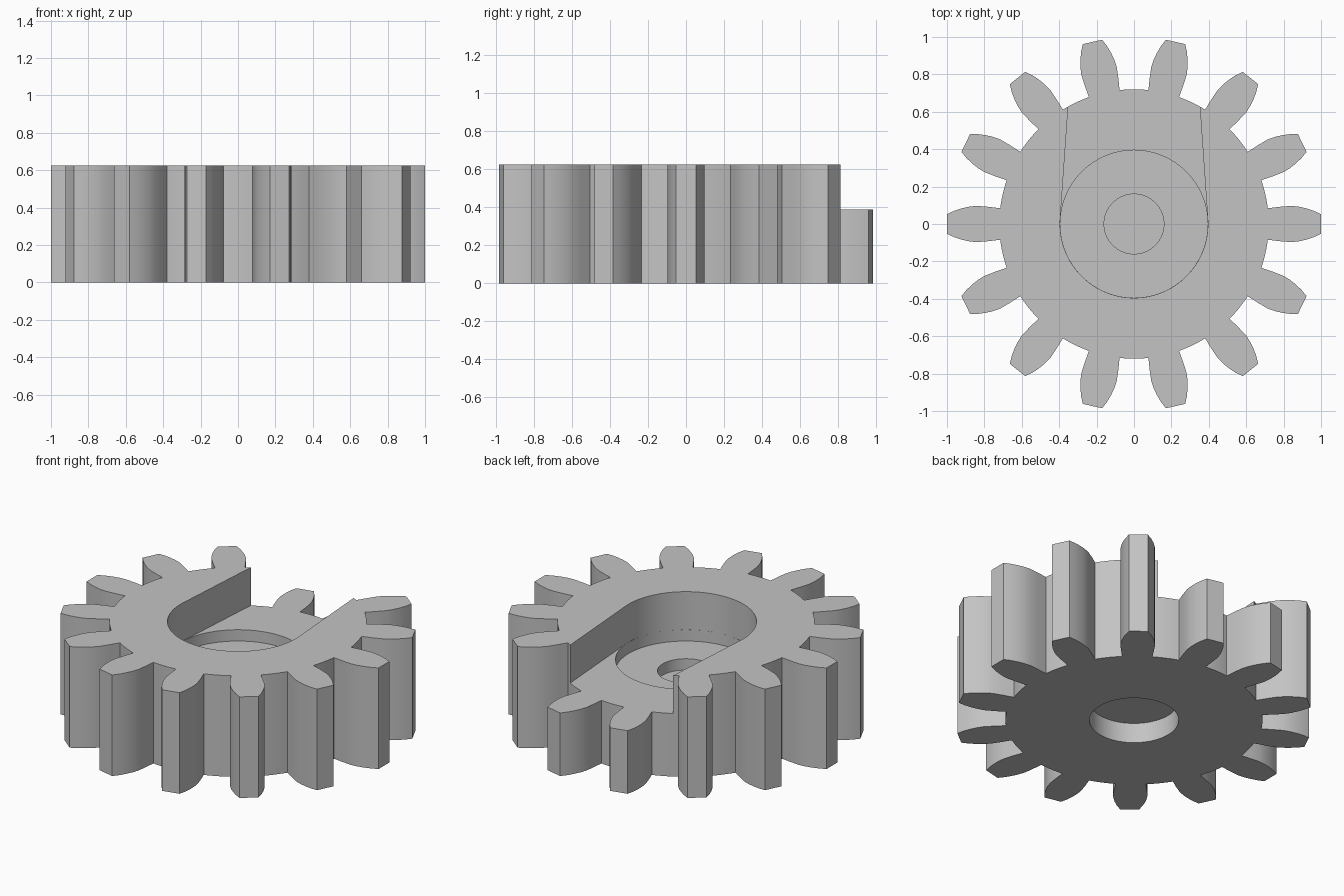
import bpy
import bmesh
from math import cos, sin, pi, radians, atan2, hypot

cube = bpy.data.objects.get("Cube")
if cube:
    bpy.data.objects.remove(cube, do_unlink=True)

TEETH = 14
HEIGHT = 0.625
SLOT_FLOOR = 0.39

grey = bpy.data.materials.new("plain_grey")
grey.use_nodes = True
colour = (0.55, 0.55, 0.55, 1)
grey.diffuse_color = colour
grey.node_tree.nodes["Principled BSDF"].inputs["Base Color"].default_value = colour


def prism(name, outline, z0, z1):
    """Extrude a closed outline from z0 up to z1."""
    bm = bmesh.new()
    base = bm.faces.new([bm.verts.new((x, y, z0)) for x, y in outline])
    top = bmesh.ops.extrude_face_region(bm, geom=[base])["geom"]
    verts = [v for v in top if isinstance(v, bmesh.types.BMVert)]
    bmesh.ops.translate(bm, verts=verts, vec=(0, 0, z1 - z0))
    bmesh.ops.recalc_face_normals(bm, faces=bm.faces)
    mesh = bpy.data.meshes.new(name)
    bm.to_mesh(mesh)
    bm.free()
    mesh.materials.append(grey)
    obj = bpy.data.objects.new(name, mesh)
    bpy.context.collection.objects.link(obj)
    return obj


def arc(radius, start, end, steps):
    return [(radius * cos(start + (end - start) * i / steps),
             radius * sin(start + (end - start) * i / steps)) for i in range(steps + 1)]


def circle(radius, steps=96):
    return arc(radius, 0, 2 * pi, steps)[:-1]


def cut(target, cutter):
    cutter.hide_render = True
    mod = target.modifiers.new(cutter.name, "BOOLEAN")
    mod.operation = "DIFFERENCE"
    mod.solver = "EXACT"
    mod.object = cutter
    bpy.context.view_layer.objects.active = target
    bpy.ops.object.modifier_apply(modifier=mod.name)
    bpy.data.objects.remove(cutter, do_unlink=True)


# Toothed outline: one flank (distance out, half width), mirrored and repeated
flank = [(0.715, 0.084), (0.78, 0.092), (0.84, 0.097), (0.88, 0.093),
         (0.92, 0.084), (0.96, 0.071), (0.9985, 0.053)]
tooth = [(x, -y) for x, y in flank] + [(x, y) for x, y in reversed(flank)]
pitch = 2 * pi / TEETH
root_angle = atan2(flank[0][1], flank[0][0])
root_radius = hypot(*flank[0])
valley = arc(root_radius, root_angle, pitch - root_angle, 6)[1:-1]
outline = []
for i in range(TEETH):
    c, s = cos(i * pitch), sin(i * pitch)
    outline += [(x * c - y * s, x * s + y * c) for x, y in tooth + valley]
gear = prism("gear", outline, 0, HEIGHT)

# Round-ended slot that tapers and opens through the back
R = 0.395
lean = radians(4)
ends = arc(R, -pi - lean, lean, 72)
tx, ty = ends[-1]
far_x = tx - (1.2 - ty) * sin(lean) / cos(lean)
slot = ends + [(far_x, 1.2), (-far_x, 1.2)]
cut(gear, prism("slot_cutter", slot, SLOT_FLOOR, 1))

# Round recess, centre hole and underside pocket
cut(gear, prism("recess_cutter", circle(R - 0.0005), 0.32, 0.5))
cut(gear, prism("hole_cutter", circle(0.16), 0.25, 0.4))
cut(gear, prism("pocket_cutter", circle(0.25), -0.1, 0.124))

bpy.ops.object.select_all(action="DESELECT")
gear.select_set(True)
bpy.context.view_layer.objects.active = gear
bpy.ops.object.shade_smooth_by_angle(angle=radians(25))
